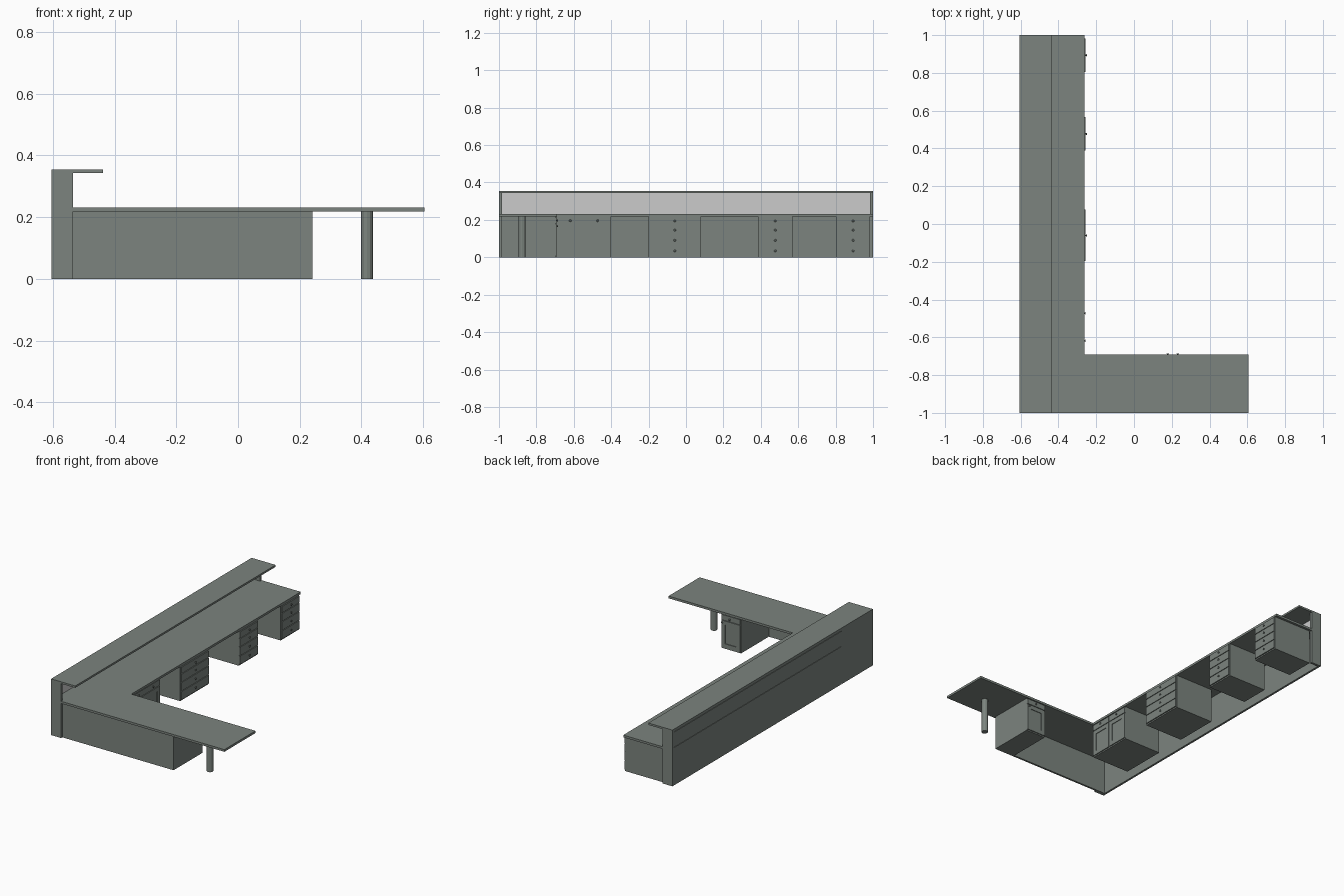
import bpy, bmesh
from mathutils import Matrix, Vector

if "Cube" in bpy.data.objects:
    bpy.data.objects.remove(bpy.data.objects["Cube"])

wood = bpy.data.materials.new("grey_green_laminate")
wood.diffuse_color = (0.2, 0.23, 0.21, 1)
wood.use_nodes = True
wood.node_tree.nodes["Principled BSDF"].inputs["Base Color"].default_value = wood.diffuse_color


def finish(name, bm, mat=wood):
    bmesh.ops.recalc_face_normals(bm, faces=bm.faces)
    me = bpy.data.meshes.new(name)
    bm.to_mesh(me)
    bm.free()
    ob = bpy.data.objects.new(name, me)
    bpy.context.collection.objects.link(ob)
    if mat:
        me.materials.append(mat)
    return ob


def box(name, x, y, z, mat=wood):
    bm = bmesh.new()
    bmesh.ops.create_cube(bm, size=1)
    for v in bm.verts:
        v.co = Vector([(r[0] + r[1]) / 2 + c * (r[1] - r[0]) for c, r in zip(v.co, (x, y, z))])
    return finish(name, bm, mat)


def prism(name, outline, z0, z1):
    bm = bmesh.new()
    face = bm.faces.new([bm.verts.new((x, y, z0)) for x, y in outline])
    ext = bmesh.ops.extrude_face_region(bm, geom=[face])["geom"]
    for v in ext:
        if isinstance(v, bmesh.types.BMVert):
            v.co.z = z1
    return finish(name, bm)


def cabinet_box(name, facing, u, d, z):
    # u runs along the cabinet width, d is the outward depth
    return box(name, d, u, z) if facing == "x" else box(name, u, d, z)


def knob(name, facing, u, d, z):
    bm = bmesh.new()
    axis = Vector((1, 0, 0) if facing == "x" else (0, 1, 0))
    rot = axis.to_track_quat('Z', 'Y').to_matrix().to_4x4()
    base = Vector((d, u, z) if facing == "x" else (u, d, z))
    for r0, r1, start, length in ((.003, .003, 0, .004), (.004, .0065, .003, .003), (.0065, .004, .006, .002)):
        bmesh.ops.create_cone(bm, cap_ends=True, segments=12, radius1=r0, radius2=r1, depth=length,
                              matrix=Matrix.Translation(base + axis * (start + length / 2)) @ rot)
    finish(name, bm)


def door(name, facing, u, d, z):
    # framed door with a recessed centre panel
    w = 0.026
    cabinet_box(name + "_panel", facing, (u[0] + w, u[1] - w), (d - .006, d - .004), (z[0] + w, z[1] - w))
    for i, (uu, zz) in enumerate((((u[0], u[0] + w), z), ((u[1] - w, u[1]), z),
                                  ((u[0] + w, u[1] - w), (z[0], z[0] + w)),
                                  ((u[0] + w, u[1] - w), (z[1] - w, z[1])))):
        cabinet_box(f"{name}_frame_{i}", facing, uu, (d - .006, d), zz)


# L-shaped work surface
prism("work_surface", [(-.592, -.985), (-.535, -.985), (-.535, -1), (.605, -1), (.605, -.69),
                       (-.262, -.69), (-.262, 1), (-.535, 1), (-.535, .985), (-.592, .985)], .218, .232)

# tall front wall: backing, outer cladding with narrow reveals, ends, transaction shelf
box("wall_backing", (-.602, -.592), (-.985, .985), (0, .343))
box("cladding_side", (-.605, -.602), (-1, -.694), (0, .343))
box("cladding_lower", (-.605, -.602), (-.688, .985), (0, .238))
box("cladding_upper", (-.605, -.602), (-.688, .985), (.243, .335))
box("wall_inner_panel", (-.592, -.588), (-.985, .985), (.232, .343), None)
for s, side in ((-1, "right"), (1, "left")):
    box("wall_end_" + side, (-.605, -.535), sorted((s * .985, s)), (0, .343))
box("transaction_shelf", (-.605, -.437), (-1, 1), (.343, .355))

# return modesty panel and round leg
box("return_modesty_panel", (-.592, .242), (-.988, -.976), (0, .218))
bm = bmesh.new()
bmesh.ops.create_cone(bm, cap_ends=True, segments=12, radius1=.019, radius2=.019, depth=.218,
                      matrix=Matrix.Translation((.418, -.876, .109)))
finish("return_leg", bm)

# drawer pedestals along the long run
rows = ((.008, .060), (.064, .117), (.121, .170), (.174, .214))
for n, (y0, y1) in enumerate(((.802, .985), (.385, .57), (-.2, .08)), 1):
    box(f"pedestal_{n}", (-.53, -.264), (y0, y1), (0, .218))
    for k, z in enumerate(rows, 1):
        cabinet_box(f"pedestal_{n}_drawer_{k}", "x", (y0 + .004, y1 - .004), (-.264, -.257), z)
        knob(f"pedestal_{n}_knob_{k}", "x", (y0 + y1) / 2, -.257, (z[0] + z[1]) / 2)

# corner cabinet: two drawers over two doors
box("corner_cabinet", (-.53, -.27), (-.692, -.4), (0, .218))
for n, (y0, y1) in enumerate(((-.69, -.548), (-.544, -.402)), 1):
    cabinet_box(f"corner_drawer_{n}", "x", (y0, y1), (-.27, -.264), (.178, .214))
    door(f"corner_door_{n}", "x", (y0, y1), -.264, (.008, .174))
    knob(f"corner_knob_{n}", "x", (y0 + y1) / 2, -.264, .196)

# return cabinet: one drawer over one door
box("return_cabinet", (.105, .242), (-.976, -.699), (0, .218))
cabinet_box("return_drawer", "y", (.108, .239), (-.699, -.693), (.182, .214))
door("return_door", "y", (.108, .239), -.693, (.008, .178))
knob("return_drawer_knob", "y", .178, -.693, .197)
knob("return_door_knob", "y", .231, -.693, .166)
